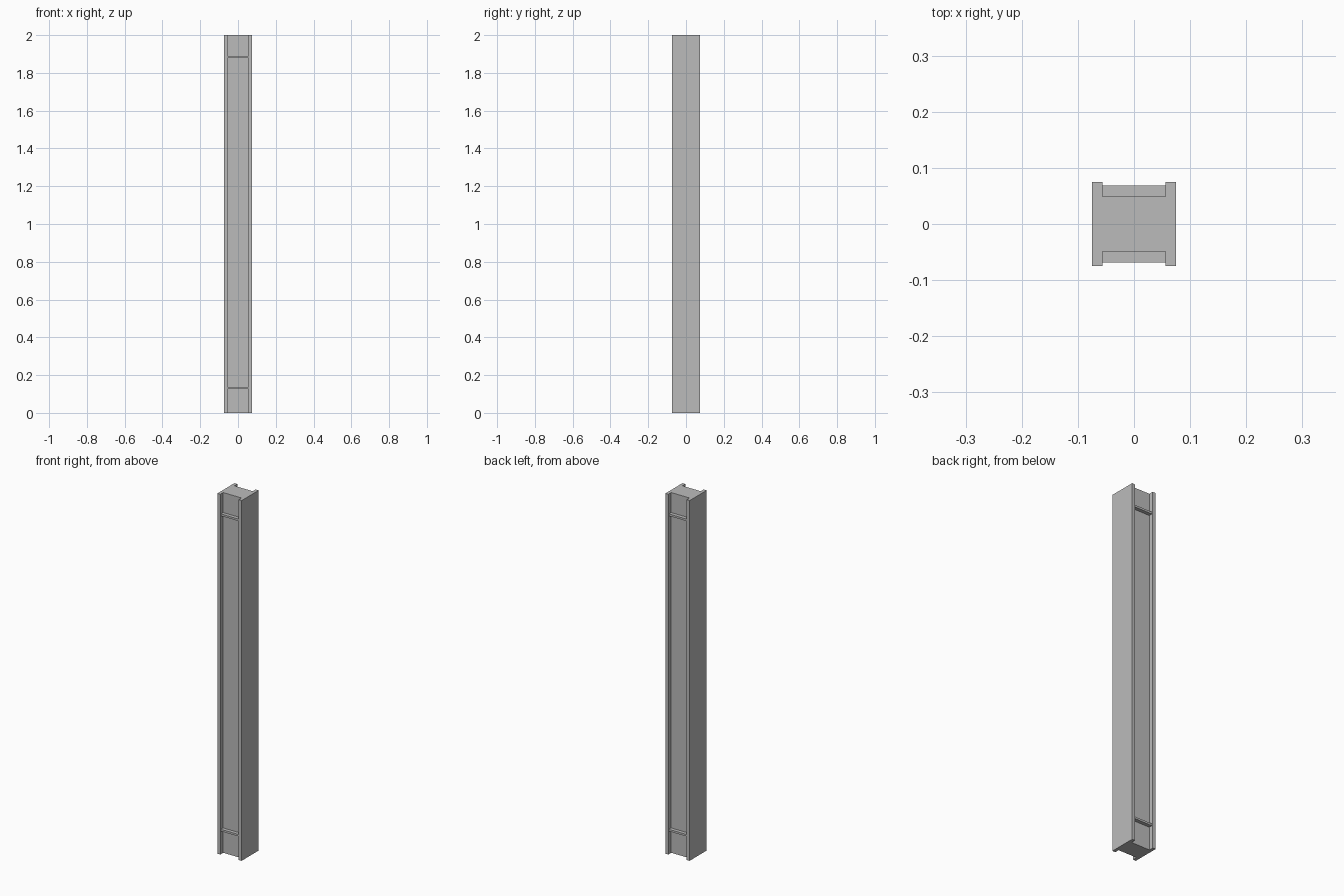
import bpy
import bmesh

cube = bpy.data.objects.get("Cube")
if cube:
    bpy.data.objects.remove(cube, do_unlink=True)

HEIGHT = 2.0
OUTER = 0.0745      # half width and half depth of the column
INNER = 0.0563      # inner face of each flange
CORE = 0.049        # half depth of the core
PLATE = 0.069       # half depth of the stiffener plates

steel = bpy.data.materials.new("grey_steel")
steel.use_nodes = True
grey = (0.5, 0.5, 0.5, 1)
steel.diffuse_color = grey
steel.node_tree.nodes["Principled BSDF"].inputs["Base Color"].default_value = grey


def prism(name, outline, z0, z1):
    """Extrude a flat outline from z0 up to z1."""
    bm = bmesh.new()
    face = bm.faces.new([bm.verts.new((x, y, z0)) for x, y in outline])
    result = bmesh.ops.extrude_face_region(bm, geom=[face], use_keep_orig=True)
    top = [v for v in result["geom"] if isinstance(v, bmesh.types.BMVert)]
    bmesh.ops.translate(bm, verts=top, vec=(0, 0, z1 - z0))
    bmesh.ops.recalc_face_normals(bm, faces=bm.faces)
    mesh = bpy.data.meshes.new(name)
    bm.to_mesh(mesh)
    bm.free()
    mesh.materials.append(steel)
    obj = bpy.data.objects.new(name, mesh)
    bpy.context.collection.objects.link(obj)
    return obj


# H-shaped column: one quarter of the section, mirrored around
right_back = [(OUTER, OUTER), (INNER, OUTER), (INNER, CORE)]
back = right_back + [(-x, y) for x, y in reversed(right_back)]
section = back + [(x, -y) for x, y in reversed(back)]
prism("column", section, 0, HEIGHT)

# Stiffener plates in the front and back channels, near both ends
for end, z0, z1 in (("lower", 0.127, 0.138), ("upper", 1.878, 1.889)):
    for side, s in (("front", -1), ("back", 1)):
        outline = [(-INNER, s * CORE), (INNER, s * CORE),
                   (INNER, s * PLATE), (-INNER, s * PLATE)]
        prism(f"{end}_{side}_stiffener", outline, z0, z1)
